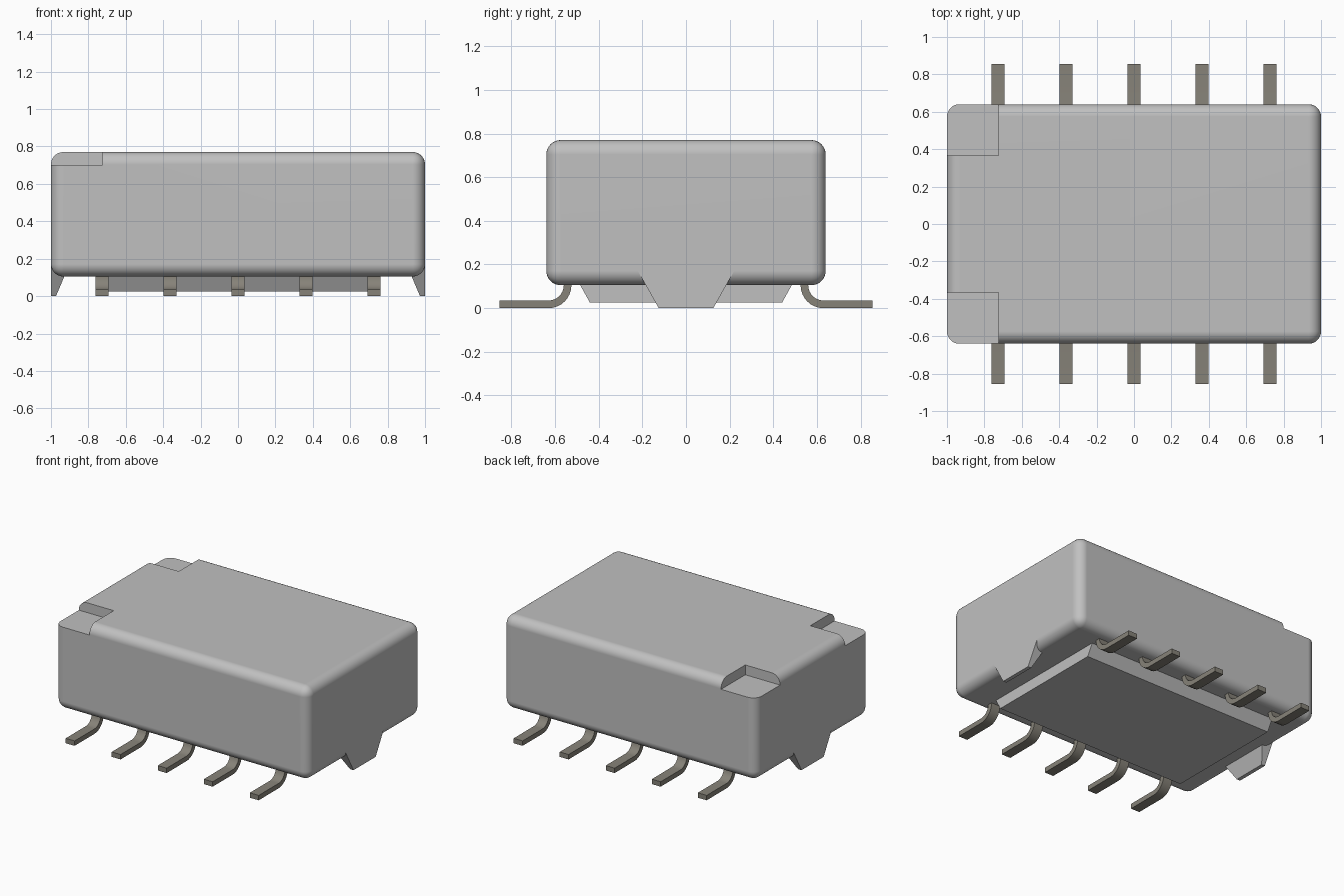
import bpy, bmesh, math

if "Cube" in bpy.data.objects:
    bpy.data.objects.remove(bpy.data.objects["Cube"], do_unlink=True)


def material(name, rgb):
    m = bpy.data.materials.new(name)
    m.use_nodes = True
    m.diffuse_color = (*rgb, 1)
    m.node_tree.nodes["Principled BSDF"].inputs["Base Color"].default_value = (*rgb, 1)
    return m


plastic = material("grey plastic", (0.53, 0.53, 0.53))
metal = material("warm grey metal", (0.24, 0.225, 0.19))


def finish(name, bm, mat):
    bmesh.ops.recalc_face_normals(bm, faces=bm.faces)
    me = bpy.data.meshes.new(name)
    bm.to_mesh(me)
    bm.free()
    ob = bpy.data.objects.new(name, me)
    bpy.context.collection.objects.link(ob)
    if mat:
        me.materials.append(mat)
    return ob


def box_mesh(lo, hi):
    bm = bmesh.new()
    bmesh.ops.create_cube(bm, size=1)
    for v in bm.verts:
        v.co = [(a + b) / 2 + c * (b - a) for a, b, c in zip(lo, hi, v.co)]
    return bm


def loft(name, ring_a, ring_b, mat):
    """Solid between two matching rings of points."""
    bm = bmesh.new()
    a = [bm.verts.new(p) for p in ring_a]
    b = [bm.verts.new(p) for p in ring_b]
    bm.faces.new(a)
    bm.faces.new(b)
    n = len(a)
    for i in range(n):
        j = (i + 1) % n
        bm.faces.new((a[i], a[j], b[j], b[i]))
    return finish(name, bm, mat)


def select_only(ob):
    bpy.ops.object.select_all(action='DESELECT')
    ob.select_set(True)
    bpy.context.view_layer.objects.active = ob


def smooth(ob, degrees=35):
    select_only(ob)
    bpy.ops.object.shade_smooth_by_angle(angle=math.radians(degrees))


# Rounded housing
bm = box_mesh((-1, -0.64, 0.105), (1, 0.64, 0.77))
bmesh.ops.bevel(bm, geom=bm.edges[:], offset=0.066, segments=8, profile=0.5,
                affect='EDGES')
housing = finish("housing", bm, plastic)

# Shallow corner recesses in the top at the right end
for s in (-1, 1):
    y0, y1 = sorted((s * 0.367, s * 0.8))
    cutter = finish("recess_cutter", box_mesh((-1.2, y0, 0.7), (-0.725, y1, 0.9)), None)
    cutter.hide_render = True
    mod = housing.modifiers.new("recess", 'BOOLEAN')
    mod.operation = 'DIFFERENCE'
    mod.solver = 'EXACT'
    mod.object = cutter
    select_only(housing)
    bpy.ops.object.modifier_apply(modifier=mod.name)
    bpy.data.objects.remove(cutter, do_unlink=True)
smooth(housing)
weighted = housing.modifiers.new("clean_normals", 'WEIGHTED_NORMAL')
weighted.keep_sharp = True

# Base plate with sloping long sides
section = [(-0.44, 0.025), (0.44, 0.025), (0.49, 0.115), (-0.49, 0.115)]
loft("base_plate", [(-0.76, y, z) for y, z in section],
     [(0.76, y, z) for y, z in section], plastic)

# Wedge-shaped standoff foot at each end
for side, s in (("left", 1), ("right", -1)):
    bottom = [(s * x, y, 0) for x, y in
              ((1, -0.125), (1, 0.125), (0.973, 0.125), (0.973, -0.125))]
    top = [(s * x, y, 0.172) for x, y in
           ((1, -0.222), (1, 0.222), (0.9, 0.222), (0.9, -0.222))]
    loft(side + "_standoff", bottom, top, plastic)

# Gull-wing pins: flat foot, quarter bend, then up into the housing
def arc(radius):
    return [(0.63 - radius * math.sin(t), 0.105 - radius * math.cos(t))
            for t in (math.pi / 2 * i / 8 for i in range(9))]


profile = ([(0.855, 0.0)] + arc(0.105) + [(0.525, 0.15), (0.56, 0.15)]
           + arc(0.07)[::-1] + [(0.855, 0.035)])
for row, s in (("front", -1), ("back", 1)):
    for i in range(5):
        x = (i - 2) * 0.3635
        pin = loft(f"{row}_pin_{i + 1}", [(x - 0.035, s * y, z) for y, z in profile],
                   [(x + 0.035, s * y, z) for y, z in profile], metal)
        smooth(pin)
